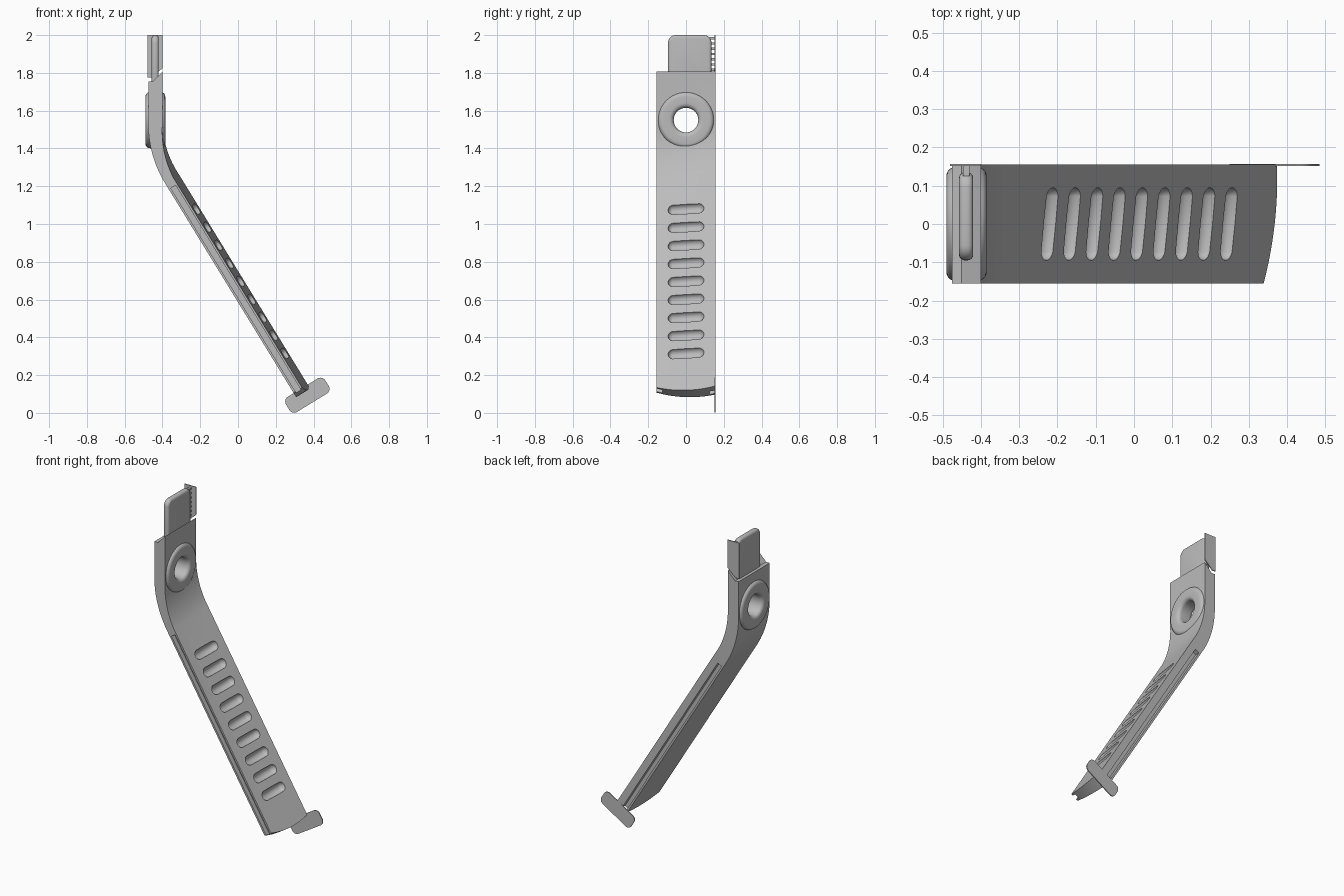
import bpy, bmesh, math
from mathutils import Vector, Matrix

if "Cube" in bpy.data.objects:
    bpy.data.objects.remove(bpy.data.objects["Cube"])

grey = bpy.data.materials.new("plain grey")
grey.use_nodes = True
grey.diffuse_color = (0.5, 0.5, 0.5, 1)
grey.node_tree.nodes["Principled BSDF"].inputs["Base Color"].default_value = (0.5, 0.5, 0.5, 1)

TILT = math.radians(31.5)
SIN, COS = math.sin(TILT), math.cos(TILT)
HALF = 0.155


def arm(n, y, d):
    """Sloping-arm coordinates: n out of the ribbed face, d down the arm."""
    return Vector((COS * n + SIN * d, y, SIN * n - COS * d))


def finish(name, bm):
    bmesh.ops.recalc_face_normals(bm, faces=bm.faces)
    mesh = bpy.data.meshes.new(name)
    bm.to_mesh(mesh)
    bm.free()
    mesh.materials.append(grey)
    obj = bpy.data.objects.new(name, mesh)
    bpy.context.collection.objects.link(obj)
    return obj


def activate(obj):
    bpy.ops.object.select_all(action='DESELECT')
    obj.select_set(True)
    bpy.context.view_layer.objects.active = obj


def smooth(obj):
    activate(obj)
    bpy.ops.object.shade_smooth_by_angle(angle=math.radians(32))


def apply_mod(obj, kind, **settings):
    mod = obj.modifiers.new(kind.title(), kind)
    for key, value in settings.items():
        setattr(mod, key, value)
    activate(obj)
    bpy.ops.object.modifier_apply(modifier=mod.name)


def cut(obj, cutter):
    apply_mod(obj, 'BOOLEAN', operation='DIFFERENCE', solver='EXACT', object=cutter)
    bpy.data.objects.remove(cutter)


def loft(name, rings, loop=False):
    """Skin closed rings; open ends get a row of quads."""
    bm = bmesh.new()
    rows = [[bm.verts.new(p) for p in ring] for ring in rings]
    count = len(rows[0])
    pairs = list(zip(rows, rows[1:])) + ([(rows[-1], rows[0])] if loop else [])
    for a, b in pairs:
        for i in range(count):
            j = (i + 1) % count
            bm.faces.new((a[i], a[j], b[j], b[i]))
    if not loop:
        for row in (rows[0], rows[-1]):
            for i in range(count // 2 - 1):
                bm.faces.new((row[i], row[i + 1], row[-i - 2], row[-i - 1]))
    return finish(name, bm)


def slab(name, points, thickness):
    """Flat outline extruded along a vector."""
    bm = bmesh.new()
    face = bm.faces.new([bm.verts.new(p) for p in points])
    out = bmesh.ops.extrude_face_region(bm, geom=[face])
    moved = [v for v in out["geom"] if isinstance(v, bmesh.types.BMVert)]
    bmesh.ops.translate(bm, vec=Vector(thickness), verts=moved)
    return finish(name, bm)


def rounded(cx, cy, w, h, r, steps=6):
    pts = []
    for k, (sx, sy) in enumerate(((1, 1), (-1, 1), (-1, -1), (1, -1))):
        for s in range(steps + 1):
            a = math.pi / 2 * (k + s / steps)
            pts.append((cx + sx * (w / 2 - r) + r * math.cos(a),
                        cy + sy * (h / 2 - r) + r * math.sin(a)))
    return pts


# Bent body: the ribbed face leans across the width along the lower arm
COLS = 13
ys = [-HALF + 2 * HALF * i / (COLS - 1) for i in range(COLS)]


def lean(y):
    return -0.005 + 0.11 * y


def ring(left, right):
    return [left(y) for y in ys] + [right(y) for y in reversed(ys)]


def flat(xl, zl, xr, zr):
    return ring(lambda y: Vector((xl, y, zl)), lambda y: Vector((xr, y, zr)))


rings = [flat(-0.45, 1.755, -0.40, 1.807), flat(-0.475, 1.755, -0.40, 1.75)]
centre = Vector((0.125, 0, 1.53))
STEPS = 12
for s in range(STEPS + 1):
    t = s / STEPS
    out = Vector((-math.cos(TILT * t), 0, -math.sin(TILT * t)))
    rings.append(ring(lambda y: centre + out * 0.6 + Vector((0, y, 0)),
                      lambda y: centre + out * (0.525 - t * lean(y)) + Vector((0, y, 0))))
n_left = (centre.x * COS + centre.z * SIN) - 0.6
n_right = n_left + 0.075


def tip(y):
    return 0.09 - 0.9 * (y - 0.02) ** 2


rings.append(ring(lambda y: arm(n_left, y, tip(y)),
                  lambda y: arm(n_right + lean(y), y, tip(y))))
body = loft("bent_arm", rings)

# Grooves down both edges of the arm
for side in (-1, 1):
    corners = [arm(n, side * 0.125, d) for n, d in
               ((n_left + 0.012, -1.2), (n_left + 0.042, -1.2),
                (n_left + 0.042, 0.2), (n_left + 0.012, 0.2))]
    cut(body, slab("groove_cutter", corners, (0, side * 0.1, 0)))

# Ten scooped grip slots
bm = bmesh.new()
for i in range(10):
    z = 1.08 - 0.0955 * i
    n0 = n_right - 0.003
    d0 = (n0 * SIN - z) / COS
    made = bmesh.ops.create_uvsphere(bm, u_segments=20, v_segments=12, radius=0.03,
                                     matrix=Matrix.Rotation(math.pi / 2, 4, 'X'))
    for v in made["verts"]:
        y = v.co.y
        if abs(y) > 0.001:
            y += math.copysign(0.065, y)
        v.co = arm(n0 + 0.11 * y + v.co.x, y, d0 + v.co.z)
cut(body, finish("slot_cutter", bm))

# Pivot hole through the body
hole = [(0.08 * math.cos(a), 1.55 + 0.08 * math.sin(a))
        for a in (math.tau * k / 32 for k in range(32))]
cut(body, slab("hole_cutter", [(-0.6, y, z) for y, z in hole], (0.4, 0, 0)))
smooth(body)

# Pivot boss with rounded rims
section = [(x - 0.4375, r) for x, r in rounded(0, 0.107, 0.105, 0.084, 0.024)]
rings = []
for k in range(48):
    a = math.tau * k / 48
    rings.append([(x, r * math.cos(a), 1.55 + r * math.sin(a)) for x, r in section])
smooth(loft("pivot_boss", rings, loop=True))

# Rounded tongue above the body
tongue = slab("top_tongue", [(-0.457, y, z) for y, z in rounded(0.02, 1.86, 0.23, 0.28, 0.04)],
              (0.037, 0, 0))
apply_mod(tongue, 'BEVEL', width=0.015, segments=4, limit_method='ANGLE',
          angle_limit=math.radians(50))
smooth(tongue)

# Thin side plate with its row of connecting teeth
slab("top_side_plate", [(x, 0.151, z) for x, z in
     ((-0.48, 1.775), (-0.455, 1.775), (-0.40, 1.825), (-0.40, 2), (-0.48, 2))],
     (0, 0.006, 0))
for i in range(7):
    z = 1.81 + 0.028 * i
    slab("connecting_tooth", [(x, 0.125, h) for x, h in
         ((-0.446, z), (-0.43, z), (-0.43, z + 0.012), (-0.446, z + 0.012))],
         (0, 0.028, 0))

# Thin rounded plate at the foot and the small bridge that holds it
foot = [arm(n, 0.151, d) for n, d in rounded(0.362, 0.112, 0.244, 0.094, 0.03)]
smooth(slab("foot_plate", foot, (0, 0.006, 0)))
